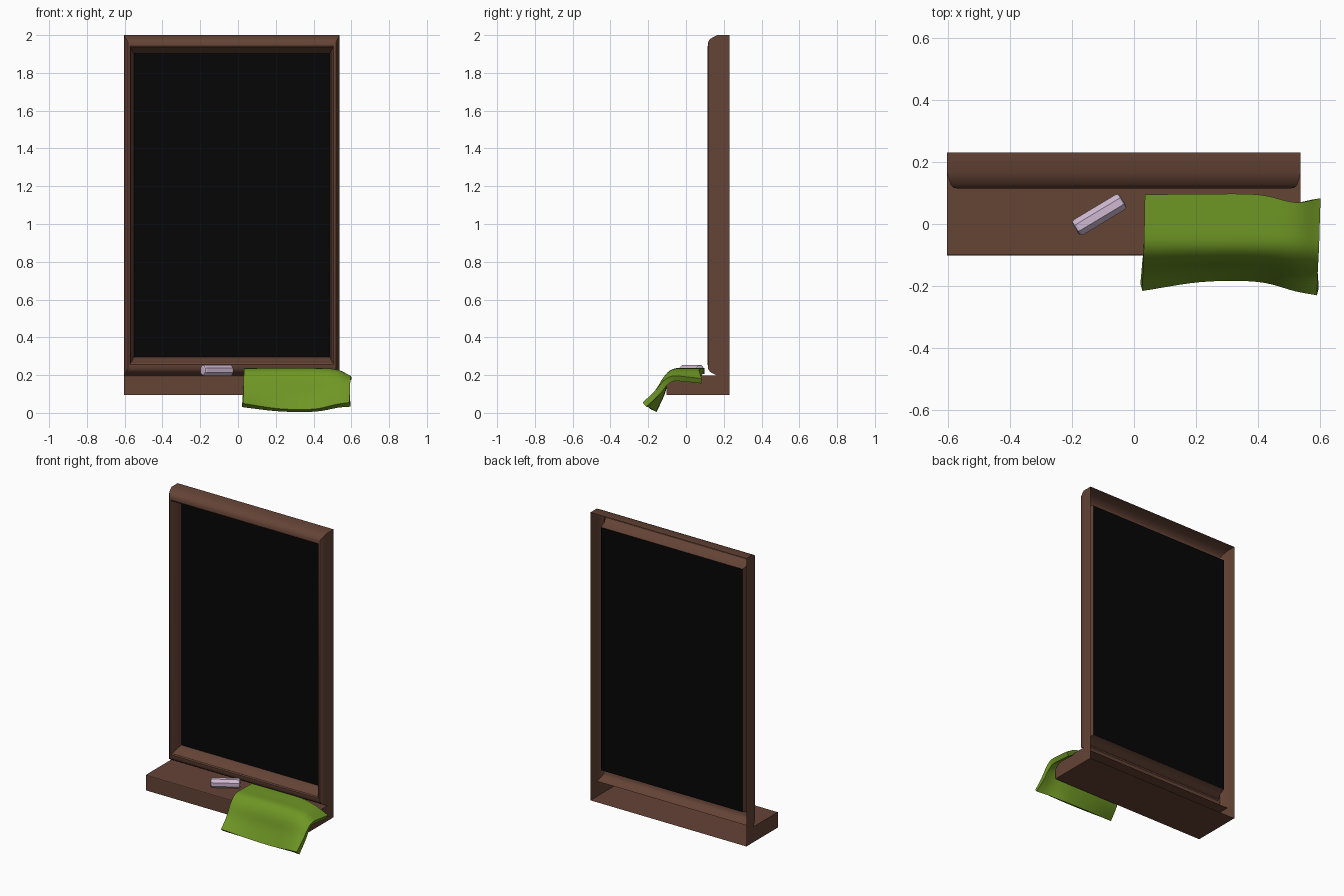
import bpy, bmesh, math
from mathutils import Vector, Matrix

if "Cube" in bpy.data.objects:
    bpy.data.objects.remove(bpy.data.objects["Cube"])


def material(name, rgb):
    m = bpy.data.materials.new(name)
    m.diffuse_color = (*rgb, 1)
    m.use_nodes = True
    m.node_tree.nodes["Principled BSDF"].inputs["Base Color"].default_value = m.diffuse_color
    return m


WOOD = material("brown wood", (0.128, 0.056, 0.036))
SLATE = material("black slate", (0.0017, 0.0017, 0.0017))
CLOTH = material("green cloth", (0.158, 0.305, 0.018))
CHALK = material("pale lilac chalk", (0.62, 0.48, 0.64))


def add_object(name, bm, mat, smooth=None):
    me = bpy.data.meshes.new(name)
    bm.to_mesh(me)
    bm.free()
    me.materials.append(mat)
    ob = bpy.data.objects.new(name, me)
    bpy.context.collection.objects.link(ob)
    if smooth:
        bpy.ops.object.select_all(action='DESELECT')
        ob.select_set(True)
        bpy.context.view_layer.objects.active = ob
        bpy.ops.object.shade_smooth_by_angle(angle=math.radians(smooth))
    return ob


X0, X1, Z0, Z1 = -0.603, 0.538, 0.197, 2.0
DX, DZ = 0.052, 0.098          # moulding width at the sides and at top/bottom
BACK, BOARD_Y, RAIL_Y = .23, .195, .165

# Moulded frame: open-backed shell, profile (inset fraction, y) swept with mitres
profile = [(0, BACK), (0, RAIL_Y), (.10, .145), (.22, .126), (.38, .117), (.60, .115),
           (.68, .120), (.74, .135), (.86, .150), (1, BOARD_Y)]
bm = bmesh.new()
rings = []
for d, y in profile:
    a, b, c, e = X0 + d * DX, X1 - d * DX, Z0 + d * DZ, Z1 - d * DZ
    rings.append([bm.verts.new(p) for p in ((a, y, c), (b, y, c), (b, y, e), (a, y, e))])
for k, (r, s) in enumerate(zip(rings, rings[1:])):
    for i in range(4):
        if k == 0 and i == 0:
            continue            # the bottom rail opens into the hollow ledge
        j = (i + 1) % 4
        bm.faces.new((r[i], r[j], s[j], s[i]))
add_object("frame", bm, WOOD, 35)

# Writing surface
bm = bmesh.new()
a, b, c, e = X0 + DX, X1 - DX, Z0 + DZ, Z1 - DZ
bm.faces.new([bm.verts.new(p) for p in
              ((a, BOARD_Y, c), (b, BOARD_Y, c), (b, BOARD_Y, e), (a, BOARD_Y, e))])
add_object("writing_board", bm, SLATE)

# Hollow ledge, open at the back, with a softened front top edge
FRONT, BASE = -.102, .095
bm = bmesh.new()
bmesh.ops.create_cube(bm, size=1, matrix=Matrix.Translation(
    ((X0 + X1) / 2, (FRONT + BACK) / 2, (BASE + Z0) / 2))
    @ Matrix.Diagonal((X1 - X0, BACK - FRONT, Z0 - BASE, 1)))
edge = [ed for ed in bm.edges if all(v.co.y < 0 and v.co.z > .15 for v in ed.verts)]
bmesh.ops.bevel(bm, geom=edge, offset=.006, segments=2, affect='EDGES', profile=.5)
bmesh.ops.bisect_plane(bm, geom=bm.verts[:] + bm.edges[:] + bm.faces[:],
                       plane_co=(0, RAIL_Y, 0), plane_no=(0, 1, 0))
bm.normal_update()
gone = [f for f in bm.faces if f.normal.y > .9
        or (f.normal.z > .9 and f.calc_center_median().y > RAIL_Y)]
bmesh.ops.delete(bm, geom=gone, context='FACES')
add_object("ledge", bm, WOOD)

# Chalk stick: eight-sided with bevelled ends
bm = bmesh.new()
bmesh.ops.create_cone(bm, cap_ends=True, segments=8, radius1=.031, radius2=.031, depth=.178)
ends = [ed for ed in bm.edges if abs(ed.verts[0].co.z - ed.verts[1].co.z) < .01]
bmesh.ops.bevel(bm, geom=ends, offset=.010, segments=2, affect='EDGES', profile=.5)
bmesh.ops.transform(bm, verts=bm.verts, matrix=Matrix.Translation((-.112, .03, .225))
                    @ Matrix.Rotation(math.radians(31), 4, 'Z')
                    @ Matrix.Rotation(math.radians(90), 4, 'Y')
                    @ Matrix.Rotation(math.radians(22.5), 4, 'Z'))
add_object("chalk", bm, CHALK)


# Cloth draped over the ledge: columns of (y, z) points, smoothly interpolated
def spline(pts, n):
    p = [2 * pts[0] - pts[1], *pts, 2 * pts[-1] - pts[-2]]
    out = []
    for k in range(n + 1):
        t = k / n * (len(pts) - 1)
        i = min(int(t), len(pts) - 2)
        t -= i
        q0, q1, q2, q3 = p[i:i + 4]
        out.append(.5 * (2 * q1 + (q2 - q0) * t + (2 * q0 - 5 * q1 + 4 * q2 - q3) * t ** 2
                         + (3 * q1 - q0 - 3 * q2 + q3) * t ** 3))
    return out


columns = [
    (.035, .027, [(.095, .236), (.01, .236), (-.07, .232), (-.118, .19), (-.16, .115), (-.216, .050)]),
    (.22, .22, [(.097, .236), (.01, .236), (-.07, .232), (-.117, .185), (-.145, .105), (-.187, .022)]),
    (.40, .40, [(.095, .236), (.01, .236), (-.07, .232), (-.117, .185), (-.145, .105), (-.187, .020)]),
    (.52, .52, [(.070, .228), (.00, .230), (-.07, .226), (-.118, .19), (-.16, .120), (-.217, .045)]),
    (.602, .59, [(.083, .182), (.01, .190), (-.07, .195), (-.118, .17), (-.165, .115), (-.230, .055)]),
]
lines = []
for xa, xb, yz in columns:
    lines.append(spline([Vector((xa + (xb - xa) * i / 5, y, z)) for i, (y, z) in enumerate(yz)], 20))
grid = [spline(list(row), 24) for row in zip(*lines)]
bm = bmesh.new()
vs = [[bm.verts.new(p) for p in row] for row in grid]
for r, s in zip(vs, vs[1:]):
    for i in range(24):
        bm.faces.new((r[i], s[i], s[i + 1], r[i + 1]))
cloth = add_object("cloth", bm, CLOTH, 40)
mod = cloth.modifiers.new("thickness", 'SOLIDIFY')
mod.thickness = .03
mod.offset = -1
bpy.ops.object.select_all(action='DESELECT')
cloth.select_set(True)
bpy.context.view_layer.objects.active = cloth
bpy.ops.object.modifier_apply(modifier="thickness")
bpy.ops.object.shade_smooth_by_angle(angle=math.radians(40))
